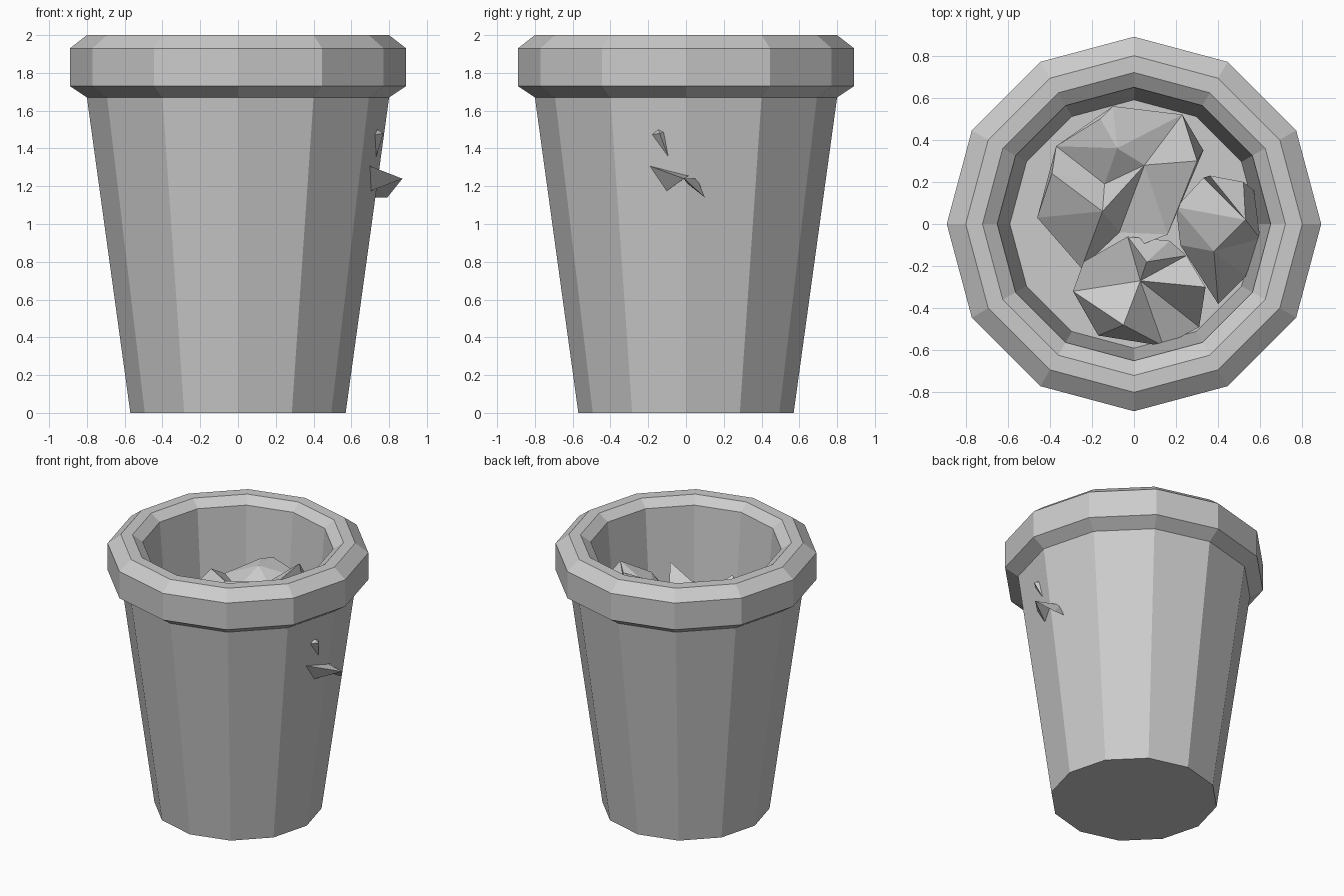
import bpy, bmesh, math
from mathutils import Vector
from mathutils.geometry import delaunay_2d_cdt

if "Cube" in bpy.data.objects:
    bpy.data.objects.remove(bpy.data.objects["Cube"])

SIDES = 12


def make_object(name, bm):
    bmesh.ops.recalc_face_normals(bm, faces=bm.faces)
    mesh = bpy.data.meshes.new(name)
    bm.to_mesh(mesh)
    bm.free()
    ob = bpy.data.objects.new(name, mesh)
    bpy.context.collection.objects.link(ob)
    return ob


def lathe(name, profile):
    """Revolve (radius, z) points into a closed 12-sided shell."""
    bm = bmesh.new()
    rings = []
    for r, z in profile:
        rings.append([bm.verts.new((r * math.cos(2 * math.pi * i / SIDES),
                                    r * math.sin(2 * math.pi * i / SIDES), z))
                      for i in range(SIDES)])
    for a, b in zip(rings, rings[1:]):
        for i in range(SIDES):
            j = (i + 1) % SIDES
            bm.faces.new((a[i], a[j], b[j], b[i]))
    bm.faces.new(rings[0])
    bm.faces.new(rings[-1])
    return make_object(name, bm)


def crumpled_bag(name, pts, base_z):
    """Triangulate the creased top, then gather the border down to a base."""
    flat = [Vector((x, y)) for x, y, z in pts]
    _, _, tris, *_ = delaunay_2d_cdt(flat, [], [], 0, 1e-5)
    bm = bmesh.new()
    vs = [bm.verts.new(p) for p in pts]
    for t in tris:
        bm.faces.new([vs[i] for i in t])
    centre = sum((Vector(p) for p in pts), Vector()) / len(pts)
    border = [e for e in bm.edges if e.is_boundary]
    ext = bmesh.ops.extrude_edge_only(bm, edges=border)
    low = [g for g in ext["geom"] if isinstance(g, bmesh.types.BMVert)]
    for v in low:
        v.co.x += (centre.x - v.co.x) * 0.25
        v.co.y += (centre.y - v.co.y) * 0.25
        v.co.z = base_z
    return make_object(name, bm)


def shard(name, pts):
    bm = bmesh.new()
    for p in pts:
        bm.verts.new(p)
    bmesh.ops.convex_hull(bm, input=bm.verts)
    return make_object(name, bm)


# Tapered bin with chamfered rim, inner wall and level of the contents
lathe("bin_body", [(0.57, 0), (0.80, 1.67), (0.89, 1.73), (0.89, 1.93),
                   (0.80, 2.0), (0.72, 2.0), (0.65, 1.95), (0.59, 1.27)])

# Crumpled rubbish inside
crumpled_bag("rubbish_back", [
    (-.46, .03, 1.45), (-.39, .24, 1.58), (-.37, .37, 1.50), (-.16, .50, 1.62),
    (-.10, .56, 1.62), (.23, .52, 1.55), (.33, .35, 1.45), (.30, .30, 1.78),
    (.16, -.05, 1.58), (-.07, -.04, 1.45), (-.25, -.21, 1.38),
    (-.14, .19, 1.52), (-.15, .06, 1.62), (-.08, .36, 1.64), (.05, .28, 1.58)], 1.26)
crumpled_bag("rubbish_front", [
    (-.29, -.32, 1.42), (-.24, -.18, 1.46), (-.03, -.06, 1.52), (.17, -.08, 1.48),
    (.25, -.15, 1.45), (.34, -.30, 1.62), (.31, -.49, 1.36), (.14, -.58, 1.35),
    (-.17, -.53, 1.33), (.03, -.27, 1.48), (.06, -.18, 1.60), (-.05, -.48, 1.56)], 1.26)
crumpled_bag("rubbish_right", [
    (.33, .22, 1.60), (.36, .23, 1.70), (.52, .20, 1.66), (.57, .16, 1.55),
    (.60, -.07, 1.45), (.53, -.25, 1.38), (.40, -.38, 1.34), (.22, -.10, 1.50),
    (.20, .08, 1.58), (.38, -.13, 1.60), (.53, .02, 1.70)], 1.26)

# Scraps poking out through the side
shard("scrap_upper", [(.70, -.20, 1.47), (.72, -.15, 1.51), (.77, -.14, 1.48),
                      (.72, -.10, 1.49), (.72, -.08, 1.32)])
shard("scrap_lower_front", [(.69, -.20, 1.31), (.70, .02, 1.26),
                            (.87, -.01, 1.24), (.69, -.11, 1.17)])
shard("scrap_lower_back", [(.87, -.01, 1.24), (.70, .06, 1.24), (.70, .0, 1.22),
                           (.79, .10, 1.14), (.71, .10, 1.14)])
